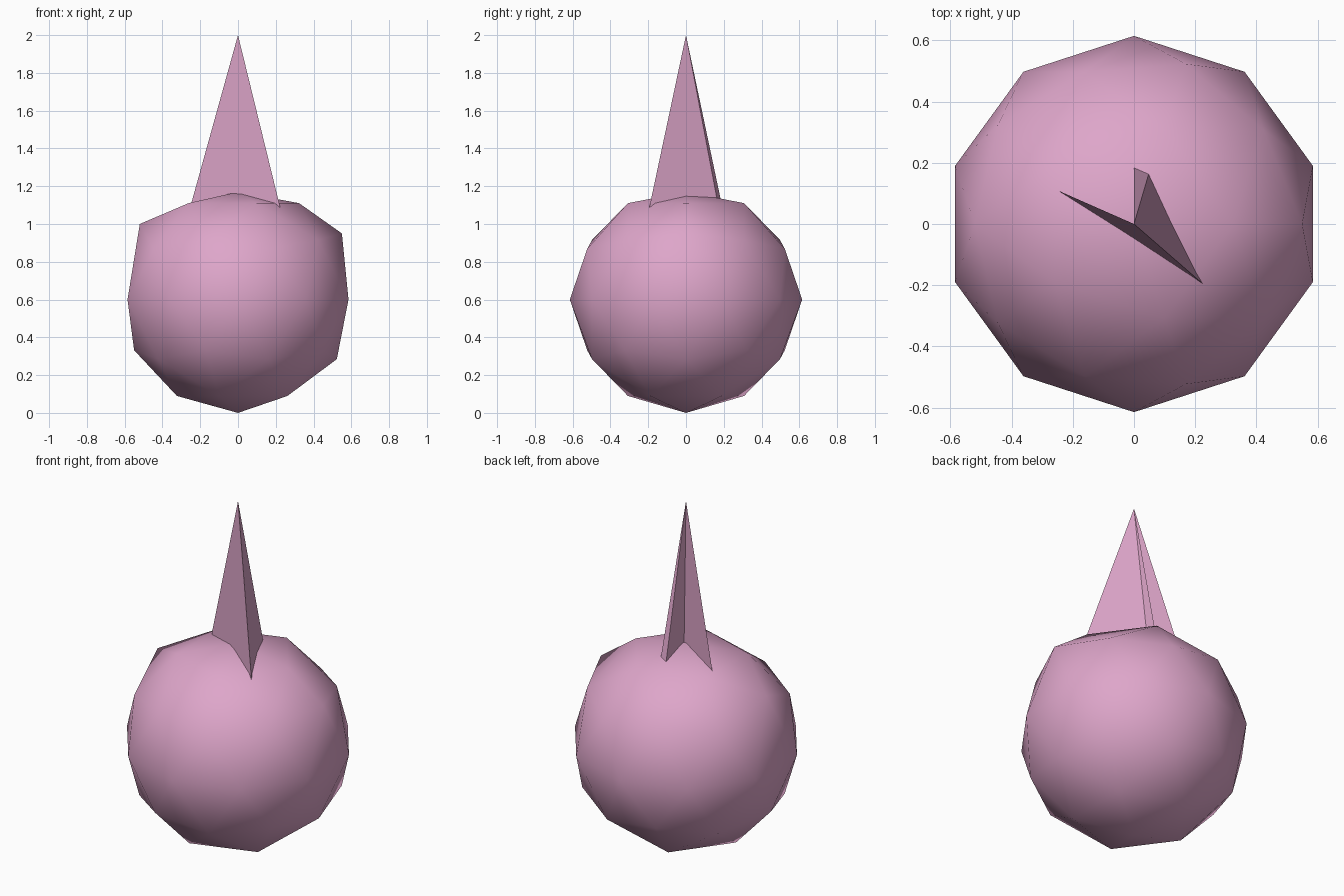
import bpy
import bmesh
from math import radians
from mathutils import Vector

cube = bpy.data.objects.get("Cube")
if cube:
    bpy.data.objects.remove(cube, do_unlink=True)

# Single pink material
pink = bpy.data.materials.new("soft_pink")
pink.use_nodes = True
colour = (0.73, 0.38, 0.59, 1)
pink.diffuse_color = colour
pink.node_tree.nodes["Principled BSDF"].inputs["Base Color"].default_value = colour


def finish(name, bm, angle):
    """Turn a bmesh into a smooth shaded object."""
    bmesh.ops.recalc_face_normals(bm, faces=bm.faces)
    mesh = bpy.data.meshes.new(name)
    bm.to_mesh(mesh)
    bm.free()
    mesh.materials.append(pink)
    obj = bpy.data.objects.new(name, mesh)
    bpy.context.collection.objects.link(obj)
    bpy.ops.object.select_all(action='DESELECT')
    obj.select_set(True)
    bpy.context.view_layer.objects.active = obj
    bpy.ops.object.shade_smooth_by_angle(angle=radians(angle))
    return obj


# Faceted round body, slightly squashed, resting on its lowest point
body = bmesh.new()
bmesh.ops.create_icosphere(body, subdivisions=2, radius=1)
for v in body.verts:
    v.co = Vector((v.co.x * 0.615, v.co.y * 0.615, 0.6 + v.co.z * 0.6))


def move_nearest(spot, target):
    v = min(body.verts, key=lambda w: (w.co - Vector(spot)).length)
    v.co = Vector(target)


# Flattened crown and the two raised side corners
move_nearest((0, 0, 1.2), (0, 0, 1.17))
move_nearest((0.55, 0, 0.87), (0.55, 0, 0.95))
move_nearest((-0.52, 0, 0.92), (-0.52, 0, 1.0))
finish("round_body", body, 60)

# Tall pointed horn with a deep notch at the back
horn = bmesh.new()
apex = horn.verts.new((0, 0, 2))
base = [horn.verts.new(p) for p in (
    (-0.25, 0.11, 1.1),
    (0.23, -0.2, 1.06),
    (0.05, 0.17, 1.1),
    (0, 0.19, 1.1),
    (0.02, -0.01, 1.1),
)]
for i, v in enumerate(base):
    horn.faces.new((v, base[(i + 1) % len(base)], apex))
horn.faces.new(base[::-1])
finish("horn", horn, 40)
